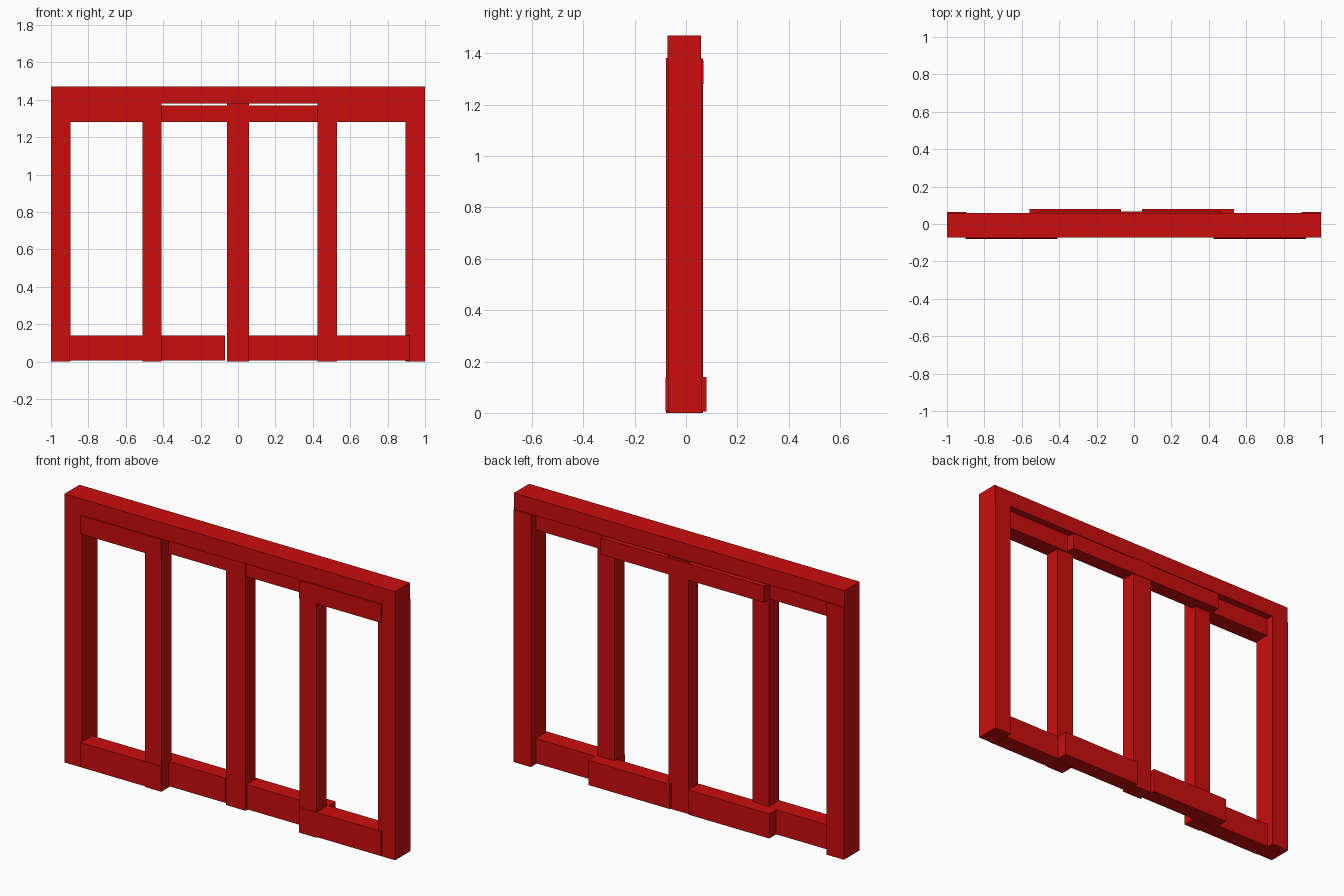
import bpy

if "Cube" in bpy.data.objects:
    bpy.data.objects.remove(bpy.data.objects["Cube"])

red = bpy.data.materials.new("red_paint")
red.diffuse_color = (0.6, 0.004, 0.004, 1)
red.use_nodes = True
red.node_tree.nodes["Principled BSDF"].inputs["Base Color"].default_value = red.diffuse_color


def box(name, x, y, z):
    """Box from (min, max) ranges on each axis."""
    ranges = (x, y, z)
    bpy.ops.mesh.primitive_cube_add(size=1, location=[(a + b) / 2 for a, b in ranges])
    ob = bpy.context.object
    ob.name = name
    ob.scale = [b - a for a, b in ranges]
    bpy.ops.object.transform_apply(location=False, rotation=False, scale=True)
    ob.data.materials.append(red)
    return ob


# Outer frame
box("top_rail", (-1, 1), (-0.072, 0.058), (1.38, 1.47))
for side, x in (("left", (-1, -0.895)), ("right", (0.895, 1))):
    box(side + "_end_post", x, (-0.07, 0.063), (0, 1.38))

# Front panels: one post with an upper and a lower rail on each side
front = (("left", (-0.51, -0.41), (-0.9, -0.41)),
         ("right", (0.425, 0.53), (0.425, 0.92)))
for side, post_x, rail_x in front:
    box(side + "_inner_post", post_x, (-0.077, 0.01), (0, 1.38))
    box(side + "_front_upper_rail", rail_x, (-0.078, 0.018), (1.28, 1.381))
    box(side + "_front_lower_rail", rail_x, (-0.079, 0.02), (0.005, 0.14))

# Back panel: centre post, one upper rail and two lower rails
box("centre_post", (-0.06, 0.06), (-0.02, 0.066), (0, 1.38))
box("back_upper_rail", (-0.52, 0.47), (-0.015, 0.068), (1.28, 1.37))
for side, x in (("left", (-0.56, -0.07)), ("right", (0.043, 0.535))):
    box(side + "_back_lower_rail", x, (-0.01, 0.08), (0.005, 0.14))
